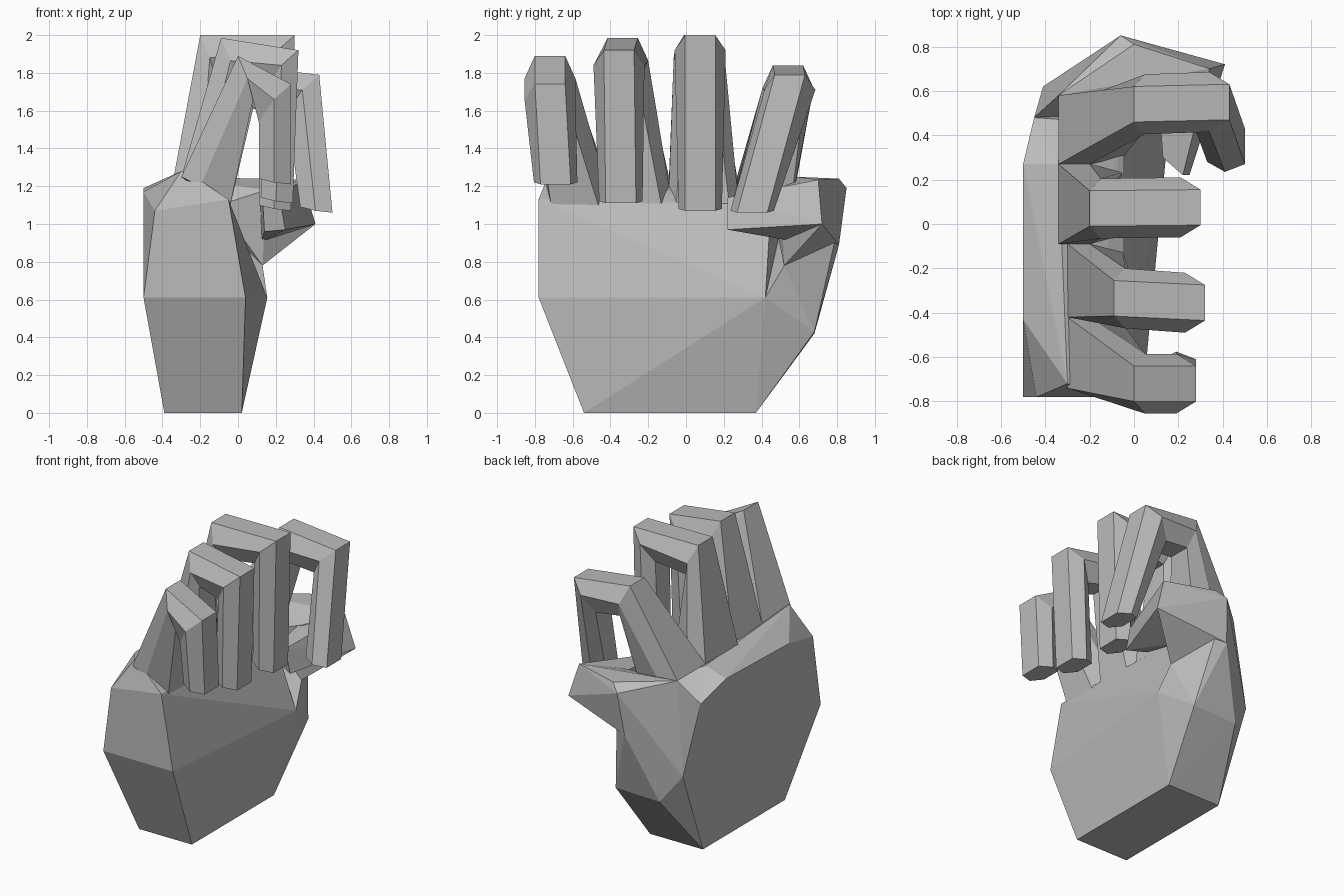
import bpy, bmesh

cube = bpy.data.objects.get("Cube")
if cube:
    bpy.data.objects.remove(cube, do_unlink=True)

grey = bpy.data.materials.new("plain_grey")
grey.use_nodes = True
COLOUR = (0.5, 0.5, 0.5, 1)
grey.diffuse_color = COLOUR
grey.node_tree.nodes["Principled BSDF"].inputs["Base Color"].default_value = COLOUR


def finish(bm, name):
    bmesh.ops.recalc_face_normals(bm, faces=bm.faces[:])
    mesh = bpy.data.meshes.new(name)
    bm.to_mesh(mesh)
    bm.free()
    mesh.materials.append(grey)
    obj = bpy.data.objects.new(name, mesh)
    bpy.context.collection.objects.link(obj)
    return obj


def hull(name, points):
    """Faceted solid stretched around a few corner points."""
    bm = bmesh.new()
    for p in points:
        bm.verts.new(p)
    bmesh.ops.convex_hull(bm, input=bm.verts[:])
    loose = [v for v in bm.verts if not v.link_faces]
    bmesh.ops.delete(bm, geom=loose, context="VERTS")
    return finish(bm, name)


def loft(name, rings):
    """Tube through rings of equal point count, capped at both ends."""
    bm = bmesh.new()
    loops = [[bm.verts.new(p) for p in ring] for ring in rings]
    n = len(loops[0])
    for a, b in zip(loops, loops[1:]):
        for i in range(n):
            j = (i + 1) % n
            bm.faces.new((a[i], a[j], b[j], b[i]))
    bm.faces.new(loops[0][::-1])
    bm.faces.new(loops[-1])
    return finish(bm, name)


def section(y, outer, mid, inner, widths):
    """Six-sided finger section: outer, middle and inner pairs of (x, z)."""
    (ox, oz), (mx, mz), (ix, iz) = outer, mid, inner
    wo, wm, wi = widths
    return [(ox, y - wo, oz), (mx, y - wm, mz), (ix, y - wi, iz),
            (ix, y + wi, iz), (mx, y + wm, mz), (ox, y + wo, oz)]


def finger(name, base, back, front, tip):
    """Base is (x, y0, y1); the other stations are (x, y, z) of the outer side."""
    bx, y0, y1 = base
    half = (y1 - y0) / 2
    widths = (0.08, 0.135, 0.08)
    x, y, z = back
    u, v, w = front
    a, b, c = tip
    loft(name, [
        section((y0 + y1) / 2, (bx, 1.25), (-0.2, 1.2), (-0.05, 1.06),
                (half, half, half * 0.8)),
        section(y, (x, z), (x + 0.05, z - 0.12), (x + 0.08, z - 0.23), widths),
        section(v, (u, w), (u - 0.09, w - 0.08), (u - 0.17, w - 0.2), widths),
        section(b, (a, c), (a - 0.09, c + 0.01), (a - 0.17, c + 0.03),
                (0.08, 0.115, 0.07)),
    ])


# Palm slab
hull("palm", [
    (-0.39, -0.54, 0), (0.02, -0.54, 0), (-0.39, 0.37, 0), (0.02, 0.37, 0),
    (-0.5, -0.78, 0.61), (0.04, -0.78, 0.61), (0.155, 0.42, 0.61),
    (-0.44, -0.78, 1.07), (-0.05, -0.78, 1.13), (-0.3, -0.72, 1.28),
    (-0.5, -0.43, 1.17), (-0.5, 0.27, 1.19), (-0.3, -0.4, 1.24),
    (-0.34, 0.27, 1.24), (-0.45, 0.48, 1.08), (-0.41, 0.6, 0.61),
    (-0.02, -0.08, 0.97), (-0.05, 0.45, 1.1), (-0.2, -0.74, 1.23),
])

# Fleshy heel below the thumb
hull("thumb_heel", [
    (-0.39, 0.37, 0), (0.02, 0.37, 0), (0.155, 0.42, 0.61), (0.13, 0.52, 0.78),
    (-0.27, 0.68, 0.42), (0.07, 0.68, 0.43), (-0.41, 0.62, 0.61),
    (-0.09, 0.81, 0.89), (-0.45, 0.48, 1.08), (-0.34, 0.58, 1.25),
    (-0.06, 0.85, 1.19),
])

# Thumb: a root wedge, then the tip folded across the palm
hull("thumb_root", [
    (-0.34, 0.58, 1.25), (-0.06, 0.85, 1.19), (0, 0.81, 1.24),
    (-0.09, 0.81, 0.89), (0.13, 0.52, 0.78), (0.34, 0.7, 1.235),
    (0.41, 0.72, 1.0), (0.15, 0.5, 1.18), (-0.1, 0.45, 1.1),
])
hull("thumb_tip", [
    (0.34, 0.7, 1.235), (0.41, 0.72, 1.0), (0.1, 0.72, 1.2), (0.12, 0.62, 0.9),
    (0.22, 0.22, 1.14), (0.25, 0.22, 0.97), (0.13, 0.3, 1.14), (0.14, 0.3, 0.96),
])

# Four curled fingers
finger("little_finger", (-0.3, -0.74, -0.42), (0, -0.72, 1.89),
       (0.28, -0.72, 1.74), (0.28, -0.69, 1.21))
finger("ring_finger", (-0.3, -0.42, -0.09), (-0.09, -0.335, 1.985),
       (0.32, -0.355, 1.92), (0.29, -0.345, 1.11))
finger("middle_finger", (-0.34, -0.09, 0.27), (-0.2, 0.07, 2.0),
       (0.3, 0.075, 2.0), (0.28, 0.075, 1.07))
finger("index_finger", (-0.34, 0.27, 0.58), (0, 0.54, 1.84),
       (0.43, 0.55, 1.79), (0.5, 0.35, 1.06))
